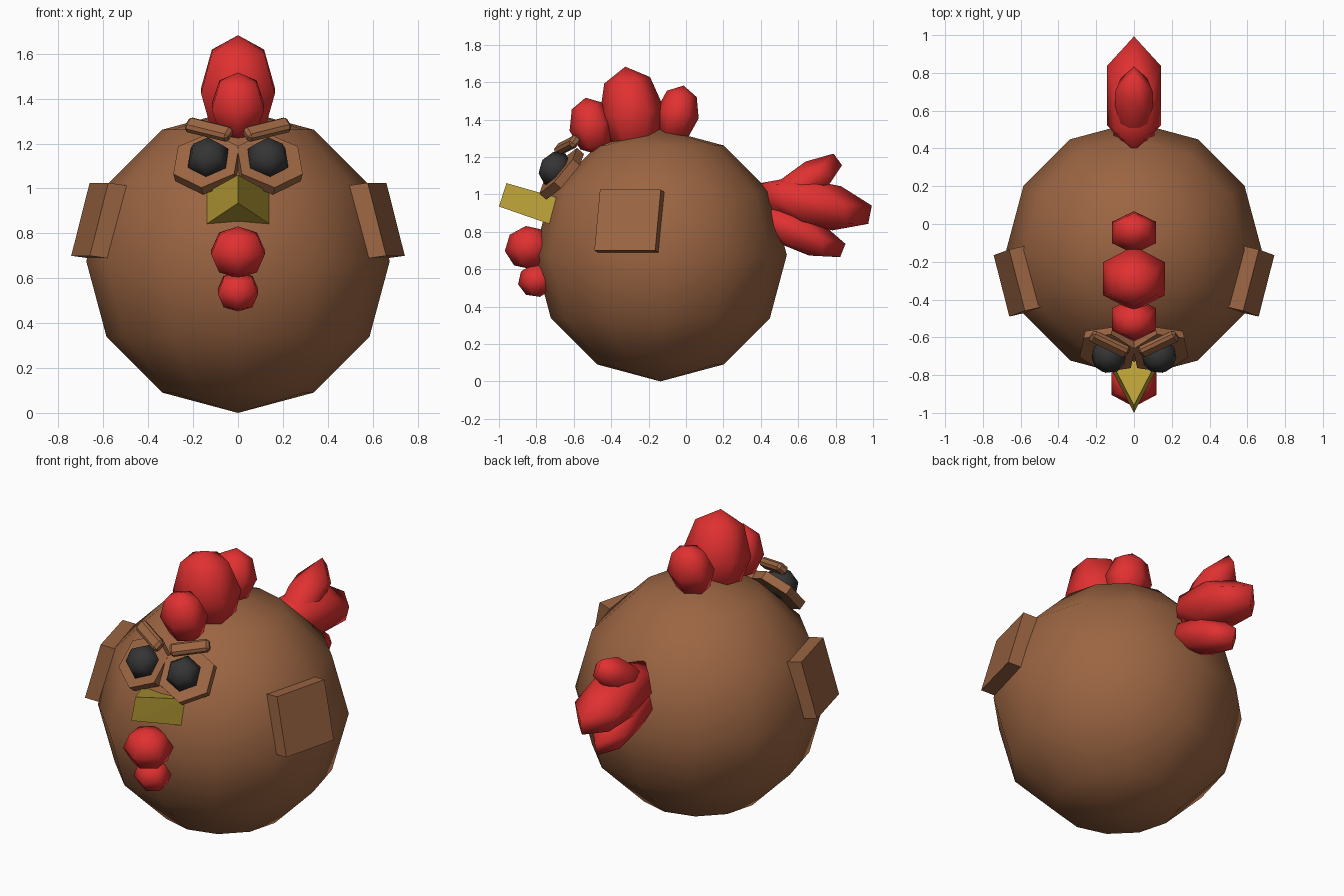
import bpy, bmesh, math
from mathutils import Matrix, Vector, Euler

if "Cube" in bpy.data.objects:
    bpy.data.objects.remove(bpy.data.objects["Cube"])


def material(name, rgb):
    m = bpy.data.materials.new(name)
    m.diffuse_color = (*rgb, 1)
    m.use_nodes = True
    m.node_tree.nodes["Principled BSDF"].inputs["Base Color"].default_value = m.diffuse_color
    return m


BROWN = material("brown feathers", (0.33, 0.13, 0.055))
RED = material("red comb", (0.75, 0.03, 0.03))
YELLOW = material("yellow beak", (0.50, 0.36, 0.04))
DARK = material("dark eye", (0.035, 0.035, 0.035))


def finish(bm, name, mat, matrix=Matrix(), smooth=False):
    bmesh.ops.transform(bm, matrix=matrix, verts=bm.verts)
    bmesh.ops.recalc_face_normals(bm, faces=bm.faces)
    for f in bm.faces:
        f.smooth = smooth
    me = bpy.data.meshes.new(name)
    bm.to_mesh(me)
    bm.free()
    me.materials.append(mat)
    ob = bpy.data.objects.new(name, me)
    bpy.context.collection.objects.link(ob)
    return ob


def place(loc, rot):
    # rot = (yaw about z, tilt about x, roll about own z), in degrees
    y, t, r = (math.radians(a) for a in rot)
    return (Matrix.Translation(loc) @ Matrix.Rotation(y, 4, 'Z')
            @ Matrix.Rotation(t, 4, 'X') @ Matrix.Rotation(r, 4, 'Z'))


def ball(name, mat, loc, radii, tilt=0, seg=6, rings=4, yaw=0, turn=0):
    bm = bmesh.new()
    bmesh.ops.create_uvsphere(bm, u_segments=seg, v_segments=rings, radius=1)
    m = (place(loc, (yaw, tilt, 0)) @ Matrix.Diagonal((*radii, 1))
         @ Matrix.Rotation(math.radians(turn), 4, 'X'))
    return finish(bm, name, mat, m, True)


def hull(name, mat, points):
    bm = bmesh.new()
    for p in points:
        bm.verts.new(p)
    bmesh.ops.convex_hull(bm, input=bm.verts)
    return finish(bm, name, mat)


# Round body
ball("body", BROWN, (0, -0.137, 0.676), (0.676, 0.676, 0.676), seg=12, rings=6)

# Comb lobes
ball("comb_front", RED, (0, -0.505, 1.365), (0.135, 0.12, 0.155), 12)
ball("comb_middle", RED, (0, -0.29, 1.435), (0.19, 0.175, 0.25), 8)
ball("comb_back", RED, (0, -0.045, 1.43), (0.135, 0.115, 0.155), -12)

# Wattles under the beak
ball("wattle_upper", RED, (0, -0.84, 0.715), (0.138, 0.13, 0.117), 8)
ball("wattle_lower", RED, (0, -0.80, 0.54), (0.104, 0.10, 0.09), 12)

# Tail feathers with blunt tips
ball("tail_upper", RED, (0, 0.61, 1.04), (0.115, 0.27, 0.10), 36, turn=22.5)
ball("tail_middle", RED, (0, 0.68, 0.95), (0.165, 0.335, 0.13), -11, turn=22.5)
ball("tail_lower", RED, (0, 0.59, 0.80), (0.125, 0.29, 0.10), -22, turn=22.5)

# Wedge-shaped beak
hull("beak", YELLOW, [(0, -0.96, 1.06), (0, -1.0, 0.935)]
     + [(s * 0.145, y, z) for s in (-1, 1) for y, z in ((-0.68, 0.98), (-0.72, 0.838))])

for s, side in ((-1, "left"), (1, "right")):
    # Eye surround and eye
    bm = bmesh.new()
    bmesh.ops.create_cone(bm, cap_ends=True, segments=6, radius1=0.16, radius2=0.16, depth=0.05)
    finish(bm, "eye_surround_" + side, BROWN,
           place((s * 0.138, -0.665, 1.11), (s * 12, 50, 0)))
    ball("eye_" + side, DARK, (s * 0.133, -0.70, 1.135), (0.10, 0.10, 0.085), 55, yaw=s * 12)

    # Slanted brow
    bm = bmesh.new()
    bmesh.ops.create_cube(bm, size=1, matrix=Matrix.Diagonal((0.22, 0.07, 0.05, 1)))
    bmesh.ops.bevel(bm, geom=bm.edges[:], offset=0.014, segments=1, affect='EDGES')
    finish(bm, "brow_" + side, BROWN,
           place((s * 0.13, -0.635, 1.262), (s * 14, 48, s * 17)))

    # Wing plate leaning on the body
    base = Vector((0.66, -0.49, 0.70))
    length, height = Vector((0.083, 0.325, 0)), Vector((-0.082, 0.03, 0.325))
    thick = Vector((-0.085, 0.02, -0.012))
    pts = [base + a * length + b * height + c * thick
           for a in (0, 1) for b in (0, 1) for c in (0, 1)]
    hull("wing_" + side, BROWN, [(s * p.x, p.y, p.z) for p in pts])
